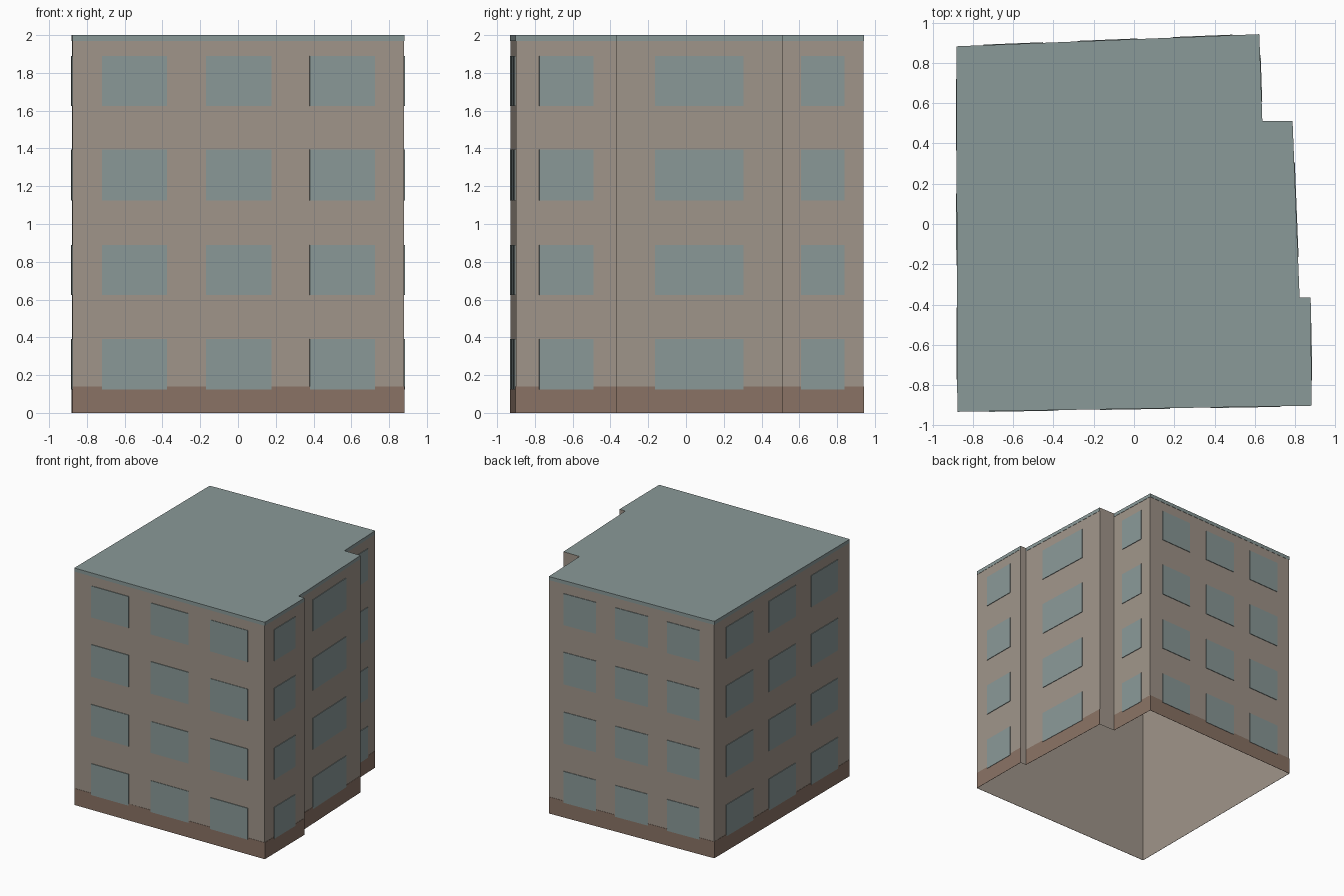
import bpy
import bmesh
from mathutils import Vector

if "Cube" in bpy.data.objects:
    bpy.data.objects.remove(bpy.data.objects["Cube"], do_unlink=True)


def material(name, rgb):
    mat = bpy.data.materials.new(name)
    mat.use_nodes = True
    color = (*rgb, 1.0)
    mat.diffuse_color = color
    mat.node_tree.nodes["Principled BSDF"].inputs["Base Color"].default_value = color
    return mat


wall_mat = material("beige wall", (0.352, 0.301, 0.254))
roof_mat = material("grey green", (0.254, 0.319, 0.314))
base_mat = material("brown base", (0.254, 0.171, 0.130))

HEIGHT = 2.0
# Footprint, counter-clockwise from the front right-hand corner of the model
outline = [Vector(p) for p in (
    (-0.875, -0.93), (0.88, -0.90), (0.875, -0.365), (0.82, -0.365),
    (0.785, 0.51), (0.635, 0.51), (0.62, 0.94), (-0.88, 0.88))]
edges = list(zip(outline, outline[1:] + outline[:1]))

three = [(0.088, 0.285), (0.402, 0.6), (0.715, 0.912)]
one = [(0.23, 0.765)]
# Window columns per wall; the two short step walls stay plain
columns = {0: three, 1: one, 3: one, 5: one, 6: three, 7: three}
rows = [(0.125, 0.39), (0.625, 0.89), (1.125, 1.395), (1.625, 1.89)]


def finish(name, bm, mat):
    mesh = bpy.data.meshes.new(name)
    bm.to_mesh(mesh)
    bm.free()
    mesh.materials.append(mat)
    obj = bpy.data.objects.new(name, mesh)
    bpy.context.collection.objects.link(obj)


def plate(bm, edge, span, z_range, depth):
    """Thin plate on the outside of a wall, open at its hidden back."""
    a, b = edge
    d = (b - a).normalized()
    out = Vector((d.y, -d.x)) * depth
    corners = [(span[0], z_range[0]), (span[1], z_range[0]),
               (span[1], z_range[1]), (span[0], z_range[1])]
    back, front = [], []
    for t, z in corners:
        p = a.lerp(b, t)
        back.append(bm.verts.new((p.x, p.y, z)))
        front.append(bm.verts.new((p.x + out.x, p.y + out.y, z)))
    bm.faces.new(front)
    for i in range(4):
        j = (i + 1) % 4
        bm.faces.new((back[i], back[j], front[j], front[i]))


# Wall shell, open underneath
bm = bmesh.new()
for a, b in edges:
    bm.faces.new([bm.verts.new(p) for p in (
        (a.x, a.y, 0), (b.x, b.y, 0), (b.x, b.y, HEIGHT), (a.x, a.y, HEIGHT))])
bmesh.ops.remove_doubles(bm, verts=bm.verts, dist=0.0001)
finish("walls", bm, wall_mat)

# Flat roof
bm = bmesh.new()
bm.faces.new([bm.verts.new((p.x, p.y, HEIGHT)) for p in outline])
finish("roof", bm, roof_mat)

# Base band, roof trim and windows on each main wall
base, trim, windows = bmesh.new(), bmesh.new(), bmesh.new()
for index, spans in columns.items():
    plate(base, edges[index], (0, 1), (0, 0.14), 0.002)
    plate(trim, edges[index], (0, 1), (1.97, HEIGHT), 0.002)
    for span in spans:
        for row in rows:
            plate(windows, edges[index], span, row, 0.005)
finish("base_band", base, base_mat)
finish("roof_trim", trim, roof_mat)
finish("windows", windows, roof_mat)
